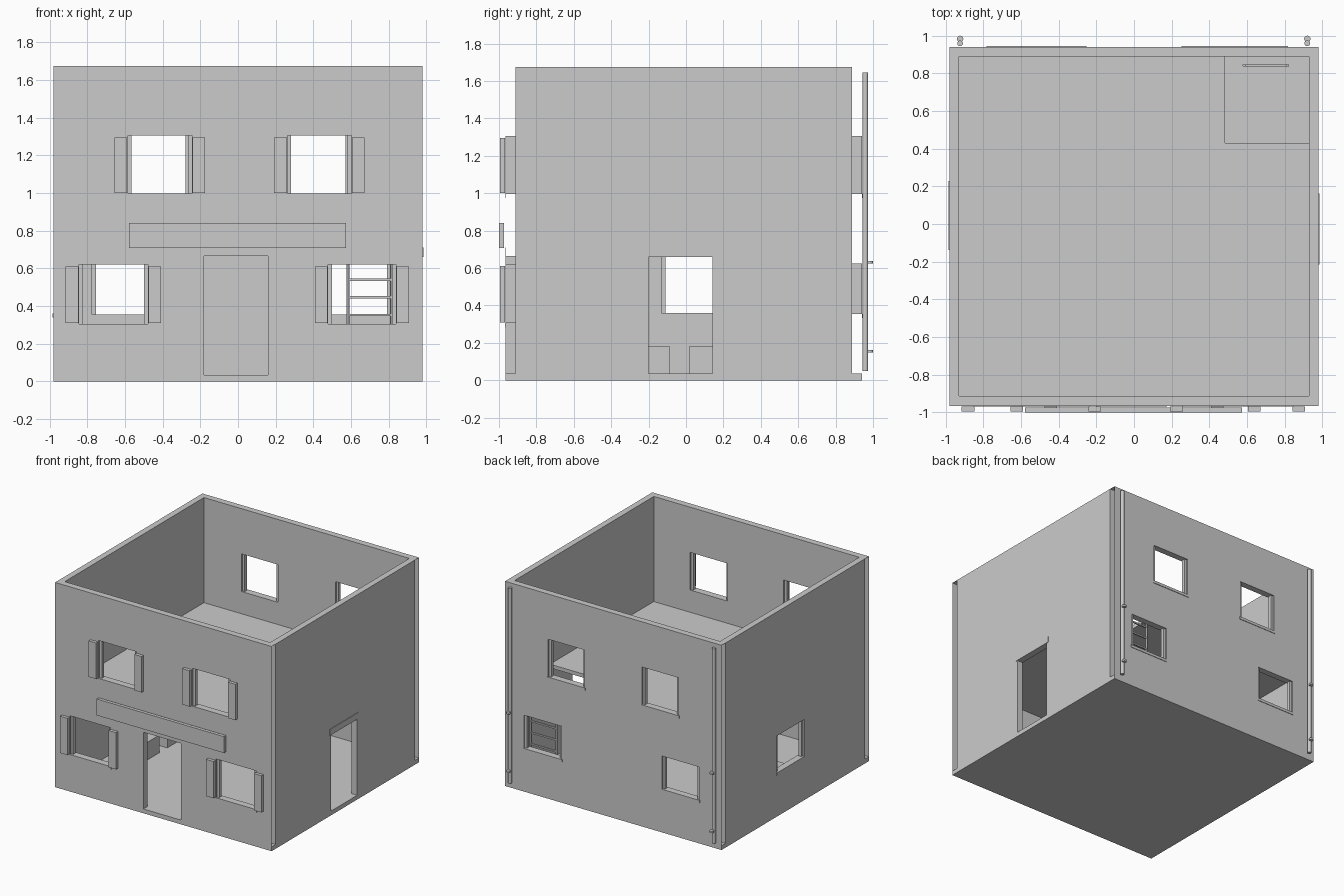
import bpy, bmesh
from mathutils import Matrix, Vector

cube = bpy.data.objects.get("Cube")
if cube:
    bpy.data.objects.remove(cube, do_unlink=True)

GREY = (0.6, 0.6, 0.6, 1)
plaster = bpy.data.materials.new("plain_grey")
plaster.use_nodes = True
plaster.diffuse_color = GREY
plaster.node_tree.nodes["Principled BSDF"].inputs["Base Color"].default_value = GREY


def add_box(bm, x, y, z):
    """Box from (low, high) ranges."""
    size = Vector((x[1] - x[0], y[1] - y[0], z[1] - z[0]))
    mid = Vector((x[0] + x[1], y[0] + y[1], z[0] + z[1])) / 2
    bmesh.ops.create_cube(bm, size=1, matrix=Matrix.Translation(mid) @ Matrix.Diagonal(size.to_4d()))


def add_rod(bm, x, y, z, r, sides=16):
    bmesh.ops.create_cone(bm, cap_ends=True, segments=sides, radius1=r, radius2=r, depth=z[1] - z[0],
                          matrix=Matrix.Translation((x, y, (z[0] + z[1]) / 2)))


def finish(name, bm, smooth=False):
    mesh = bpy.data.meshes.new(name)
    bm.to_mesh(mesh)
    bm.free()
    mesh.materials.append(plaster)
    ob = bpy.data.objects.new(name, mesh)
    bpy.context.collection.objects.link(ob)
    if smooth:
        bpy.ops.object.select_all(action="DESELECT")
        ob.select_set(True)
        bpy.context.view_layer.objects.active = ob
        bpy.ops.object.shade_smooth_by_angle()
    return ob


def make(name, *boxes):
    bm = bmesh.new()
    for b in boxes:
        add_box(bm, *b)
    return finish(name, bm)


def cut(wall, holes):
    """Cut box openings and bake the result."""
    cutter = make("opening_cutter", *holes)
    cutter.hide_render = True
    mod = wall.modifiers.new("openings", "BOOLEAN")
    mod.operation, mod.solver, mod.object = "DIFFERENCE", "EXACT", cutter
    deps = bpy.context.evaluated_depsgraph_get()
    wall.modifiers[0].show_viewport = True
    baked = bpy.data.meshes.new_from_object(wall.evaluated_get(deps))
    wall.modifiers.clear()
    wall.data = baked
    bpy.data.objects.remove(cutter, do_unlink=True)


def open_ends(wall):
    """The long walls are hollow, with no caps at their ends."""
    bm = bmesh.new()
    bm.from_mesh(wall.data)
    ends = [f for f in bm.faces if abs(f.calc_center_median().x) > W - 0.001]
    bmesh.ops.delete(bm, geom=ends, context="FACES")
    bm.to_mesh(wall.data)
    bm.free()


W, INNER = 0.98, 0.93
FRONT, FRONT_IN, BACK_IN, BACK = -0.965, -0.912, 0.888, 0.94
BASE, TOP = 0.035, 1.675

# Openings as (low, high) along the wall, then (low, high) in height
UPPER, LOWER, LOWER_BACK = (0.997, 1.305), (0.305, 0.62), (0.355, 0.625)
front_windows = [((-0.585, -0.245), UPPER), ((0.262, 0.602), UPPER),
                 ((-0.845, -0.478), LOWER), ((0.478, 0.838), LOWER)]
back_windows = [((-0.59, -0.26), UPPER), ((0.26, 0.59), UPPER),
                ((-0.775, -0.44), LOWER_BACK), ((0.47, 0.81), LOWER_BACK)]
side_window = ((-0.13, 0.22), (0.36, 0.66))
front_door = ((-0.18, 0.16), (BASE - 0.02, 0.665))
side_door = ((-0.2, 0.142), (BASE - 0.02, 0.66))

# Base slab and walls
make("base_slab", ((-W, W), (FRONT, BACK), (0, BASE)))
front_wall = make("front_wall", ((-W, W), (FRONT, FRONT_IN), (BASE, TOP)))
cut(front_wall, [(a, (-1.1, -0.8), z) for a, z in front_windows + [front_door]])
back_wall = make("back_wall", ((-W, W), (BACK_IN, BACK), (BASE, TOP)))
cut(back_wall, [(a, (0.8, 1.1), z) for a, z in back_windows])
for wall in (front_wall, back_wall):
    open_ends(wall)
left_wall = make("left_wall", ((INNER, W), (FRONT_IN, BACK_IN), (BASE, TOP)))
cut(left_wall, [((0.8, 1.1), *side_door)])
right_wall = make("right_wall", ((-W, -INNER), (FRONT_IN, BACK_IN), (BASE, TOP)))
cut(right_wall, [((-1.1, -0.8), *side_window)])

# Upper floor with a ladder opening in the back corner
make("upper_floor", ((-INNER, 0.483), (FRONT_IN, BACK_IN), (0.785, 0.815)),
     ((0.483, INNER), (FRONT_IN, 0.43), (0.785, 0.815)))

# Window side frames and thin sills
THIN = 0.004


def dress_windows(name, windows, face, inward, along_x=True):
    frames, sills = [], []
    deep = sorted((face + inward * 0.012, face + inward * 0.04))
    plate = sorted((face, face - inward * THIN))
    for (a, b), z in windows:
        for strip in ((a, a + 0.02), (b - 0.02, b)):
            frames.append((strip, deep, z))
        sills.append(((a - 0.008, b + 0.008), plate, (z[0] - 0.022, z[0])))
    if not along_x:
        frames, sills = [[(q, p, r) for p, q, r in s] for s in (frames, sills)]
    make(name + "_window_frames", *frames)
    make(name + "_window_sills", *sills)


dress_windows("front", front_windows, FRONT, 1)
dress_windows("back", back_windows, BACK, -1)
dress_windows("right", [side_window], -W, 1, along_x=False)

# Shutters on either side of every front window
shutters = []
for (a, b), z in front_windows:
    for x in ((a - 0.07, a - 0.003), (b + 0.003, b + 0.07)):
        shutters.append((x, (-0.995, -0.969), (z[0] + 0.004, z[1] - 0.01)))
make("shutters", *shutters)

# Blank board and door lintels
make("front_board", ((-0.58, 0.573), (-1.0, -0.974), (0.708, 0.842)))
make("front_door_lintel", ((-0.203, 0.175), (FRONT - THIN, FRONT), (0.665, 0.71)))
make("left_door_lintel", ((W, W + THIN), (-0.215, 0.162), (0.66, 0.71)))

# Low stools inside
make("stools", ((-0.83, -0.65), (-0.26, -0.085), (BASE, 0.18)),
     ((-0.83, -0.65), (0.015, 0.19), (BASE, 0.18)))

# Ladder to the upper floor
bm = bmesh.new()
for x in (0.584, 0.816):
    add_rod(bm, x, 0.842, (BASE, 0.85), 0.008, 12)
for i in range(8):
    z = 0.07 + i * 0.094
    add_box(bm, (0.584, 0.816), (0.836, 0.848), (z - 0.006, z + 0.006))
finish("ladder", bm, smooth=True)

# Drainpipes with clips on the back
for side, x in (("left", 0.92), ("right", -0.923)):
    bm = bmesh.new()
    add_rod(bm, x, 0.959, (0.05, 1.645), 0.015)
    for z in (0.155, 0.632):
        add_rod(bm, x, 0.983, (z - 0.007, z + 0.007), 0.017)
    finish(side + "_drainpipe", bm, smooth=True)
